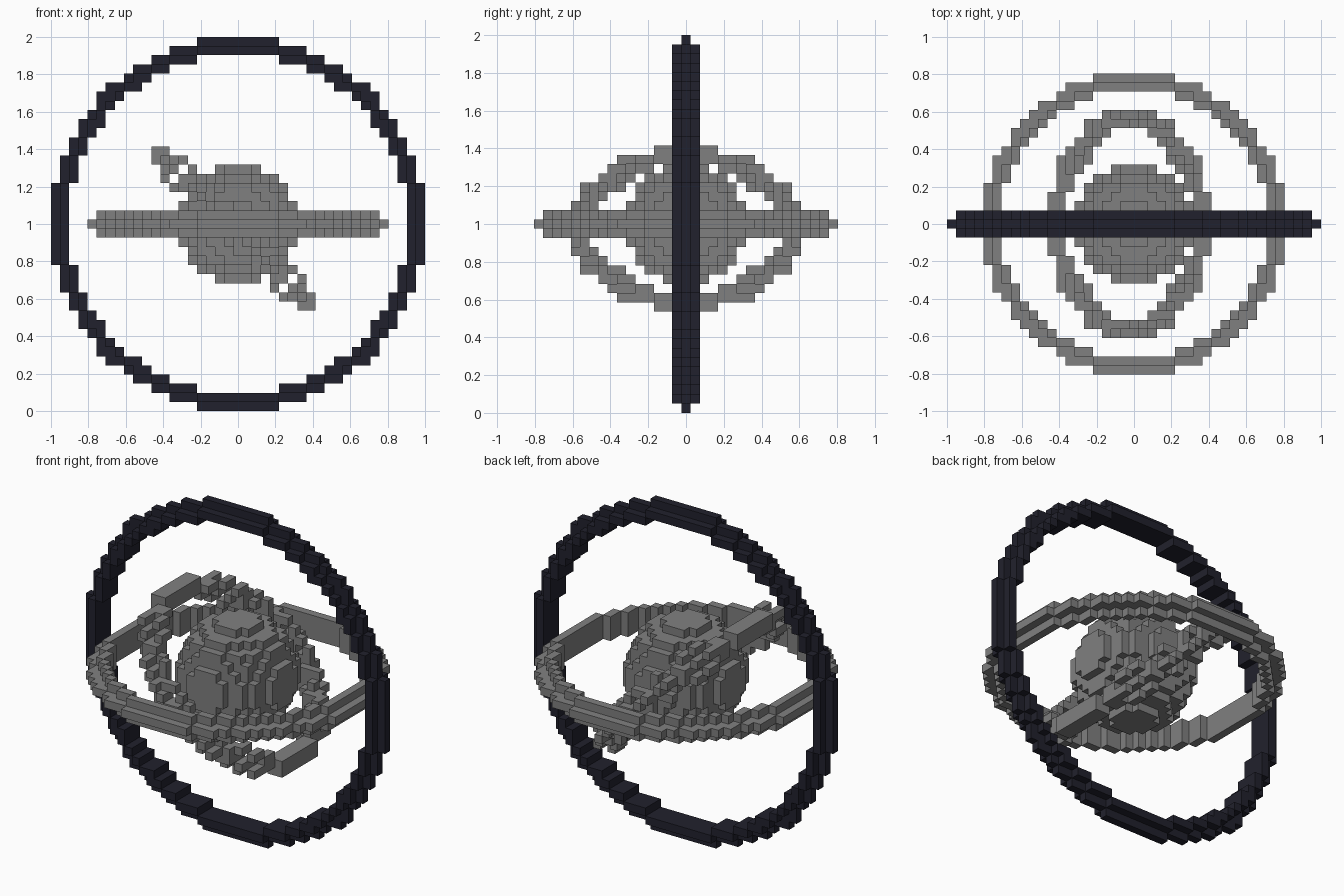
import bpy
import bmesh
from math import floor, hypot, sqrt
from mathutils import Vector

if "Cube" in bpy.data.objects:
    bpy.data.objects.remove(bpy.data.objects["Cube"])

CELL = 2 / 41          # edge of one block
SLANT = sqrt(0.5)      # sine and cosine of the tilt


def material(name, rgb):
    m = bpy.data.materials.new(name)
    m.use_nodes = True
    m.diffuse_color = (*rgb, 1)
    bsdf = m.node_tree.nodes["Principled BSDF"]
    bsdf.inputs["Base Color"].default_value = (*rgb, 1)
    bsdf.inputs["Roughness"].default_value = 0.9
    return m


def block_object(name, cells, mat):
    """Make one mesh from the exposed faces of a set of grid cells."""
    bm = bmesh.new()
    verts = {}

    def corner(p):
        key = tuple(round(2 * c) for c in p)
        if key not in verts:
            verts[key] = bm.verts.new(p * CELL + Vector((0, 0, 1)))
        return verts[key]

    for cell in cells:
        for axis in range(3):
            for side in (-1, 1):
                n = Vector((0, 0, 0))
                n[axis] = side
                if tuple(int(c + d) for c, d in zip(cell, n)) in cells:
                    continue
                a = Vector((0, 0, 0))
                a[(axis + 1) % 3] = 1
                b = n.cross(a)
                mid = Vector(cell) + n / 2
                quad = [mid + (i * a + j * b) / 2
                        for i, j in ((-1, -1), (1, -1), (1, 1), (-1, 1))]
                bm.faces.new([corner(p) for p in quad])
    mesh = bpy.data.meshes.new(name)
    bm.to_mesh(mesh)
    bm.free()
    mesh.materials.append(mat)
    obj = bpy.data.objects.new(name, mesh)
    bpy.context.collection.objects.link(obj)
    return obj


def ring(radius):
    """Flat ring: a three-high inner band with a one-high outer rim."""
    span = range(-radius, radius + 1)
    for u in span:
        for v in span:
            d = hypot(u, v) - radius
            for w in (-1, 0, 1):
                if -1.42 < d < (-0.45 if w else 0.58):
                    yield u, v, w


grey = material("mid grey", (0.216, 0.216, 0.216))
navy = material("dark navy", (0.0152, 0.0152, 0.0260))

# Round core
R = range(-6, 7)
core = {(x, y, z) for x in R for y in R for z in R
        if x * x + y * y + z * z <= 6.5 ** 2}
block_object("core_sphere", core, grey)

# Upright outer ring
block_object("outer_ring", {(u, w, v) for u, v, w in ring(20)}, navy)

# Level middle ring
block_object("middle_ring", set(ring(16)), grey)

# Tilted inner ring, snapped back to the grid
tilted = {(floor((u + w) * SLANT), v, floor((w - u) * SLANT))
          for u, v, w in ring(12)}
block_object("inner_ring", tilted, grey)
